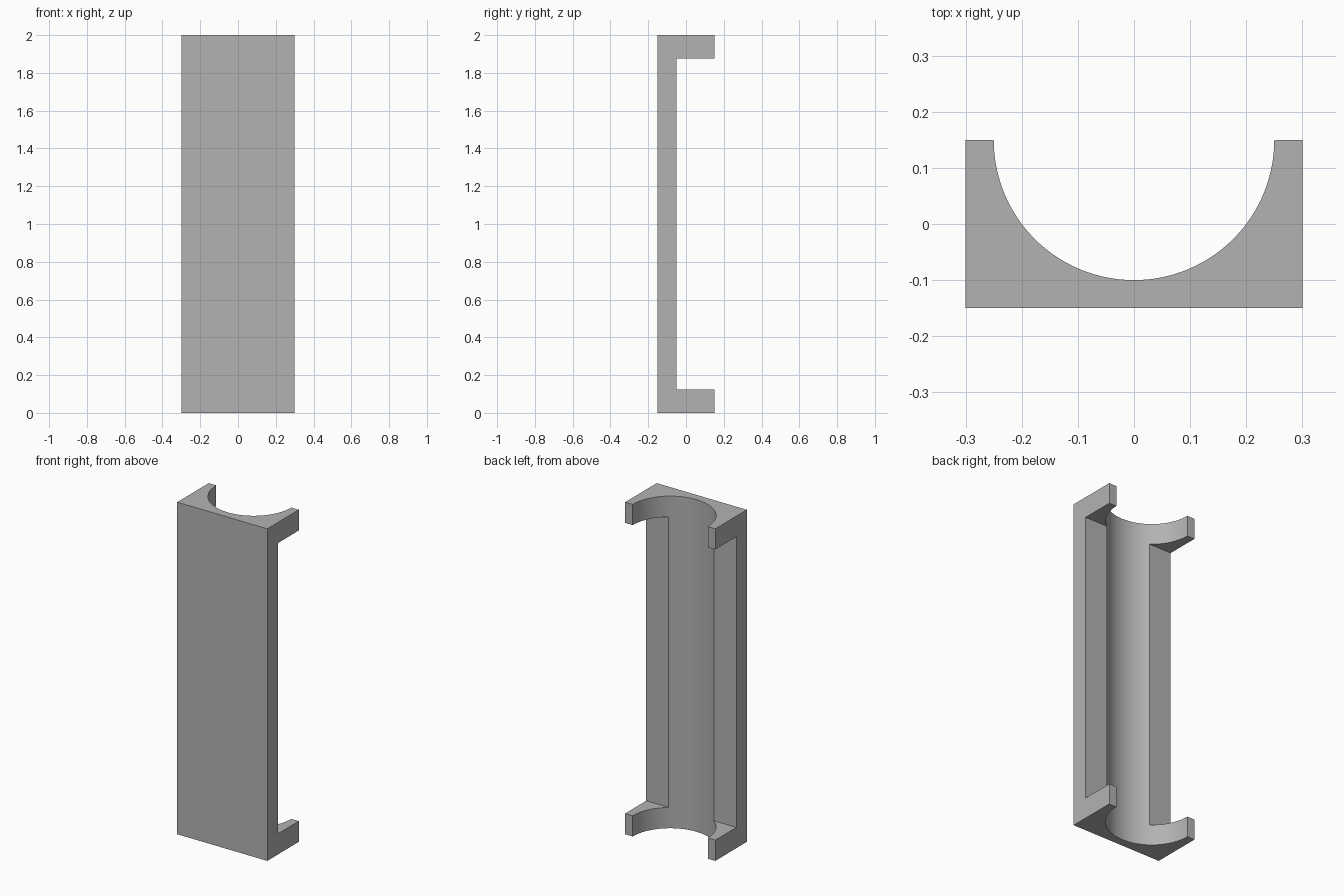
import bpy

if "Cube" in bpy.data.objects:
    bpy.data.objects.remove(bpy.data.objects["Cube"], do_unlink=True)

WIDTH, DEPTH, HEIGHT = 0.6, 0.3, 2.0
BORE = 0.25          # radius of the round channel
LIP = 0.125          # height of each end cradle
WALL = 0.1           # depth of the slim middle section

grey = bpy.data.materials.new("plain grey")
grey.use_nodes = True
colour = (0.45, 0.45, 0.45, 1)
grey.diffuse_color = colour
grey.node_tree.nodes["Principled BSDF"].inputs["Base Color"].default_value = colour


def box(name, size, location):
    bpy.ops.mesh.primitive_cube_add(size=1, location=location)
    obj = bpy.context.object
    obj.name = name
    obj.scale = size
    bpy.ops.object.transform_apply(location=True, rotation=False, scale=True)
    return obj


def cut(target, cutter):
    cutter.hide_render = True
    mod = target.modifiers.new("cut", "BOOLEAN")
    mod.operation = "DIFFERENCE"
    mod.solver = "EXACT"
    mod.object = cutter
    bpy.context.view_layer.objects.active = target
    bpy.ops.object.modifier_apply(modifier=mod.name)
    bpy.data.objects.remove(cutter, do_unlink=True)


# Solid block for the whole holder
holder = box("cradle_holder", (WIDTH, DEPTH, HEIGHT), (0, 0, HEIGHT / 2))
holder.data.materials.append(grey)

# Notch between the two end cradles, open at the back and sides
notch = box("notch_cutter", (1, 1, HEIGHT - 2 * LIP),
            (0, -DEPTH / 2 + WALL + 0.5, HEIGHT / 2))
cut(holder, notch)

# Round channel along the full height
bpy.ops.mesh.primitive_cylinder_add(vertices=128, radius=BORE, depth=HEIGHT + 0.4,
                                    location=(0, DEPTH / 2, HEIGHT / 2))
channel = bpy.context.object
channel.name = "channel_cutter"
cut(holder, channel)

# Smooth channel, crisp edges
for face in holder.data.polygons:
    face.material_index = 0
bpy.ops.object.select_all(action="DESELECT")
holder.select_set(True)
bpy.context.view_layer.objects.active = holder
bpy.ops.object.shade_smooth_by_angle(angle=0.35)
